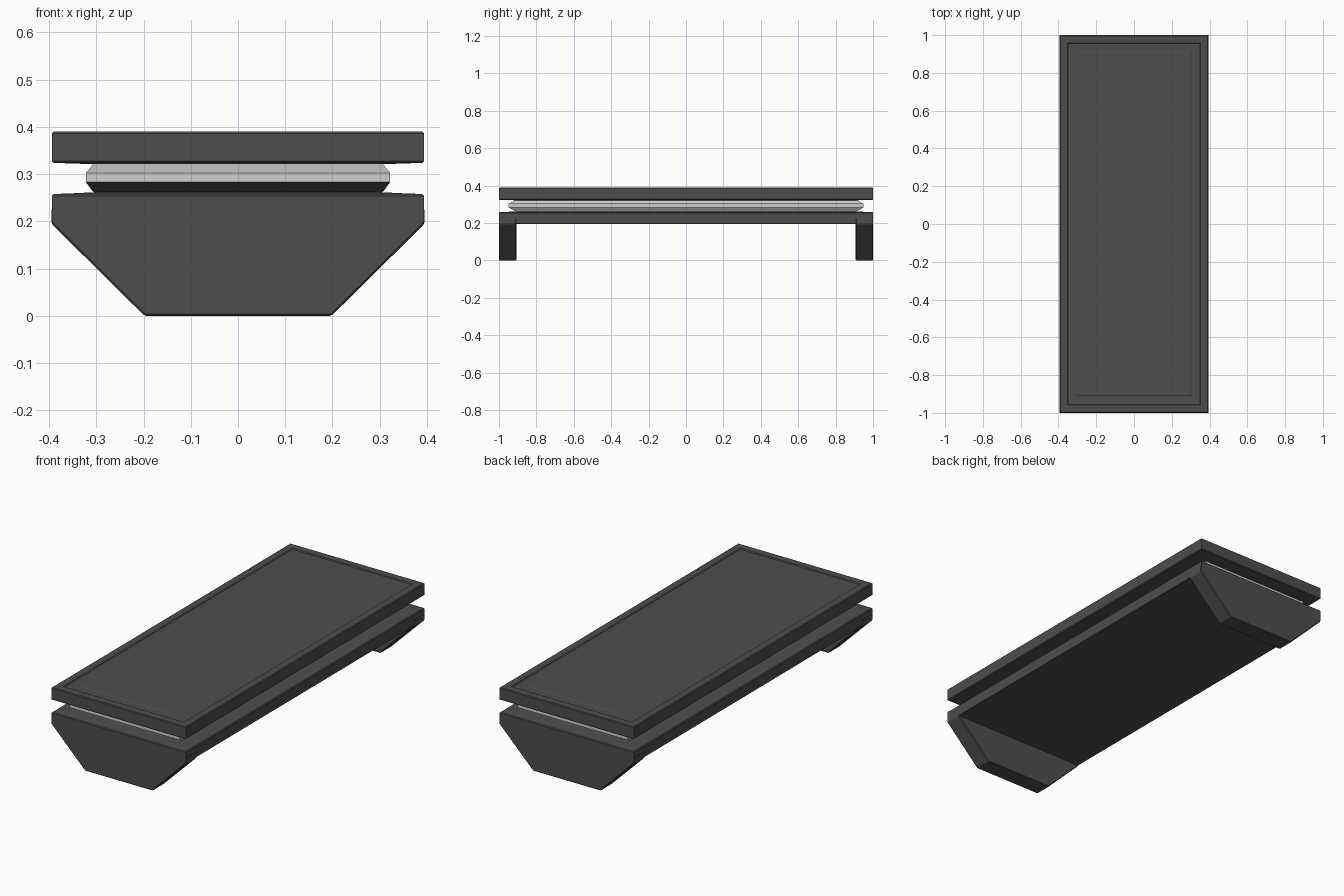
import bpy, bmesh

if "Cube" in bpy.data.objects:
    bpy.data.objects.remove(bpy.data.objects["Cube"])


def material(name, v):
    m = bpy.data.materials.new(name)
    m.diffuse_color = (v, v, v, 1)
    m.use_nodes = True
    m.node_tree.nodes["Principled BSDF"].inputs["Base Color"].default_value = m.diffuse_color
    return m


dark = material("charcoal", 0.075)
light = material("pale grey", 0.62)


def finish(name, bm, mats):
    bmesh.ops.recalc_face_normals(bm, faces=bm.faces[:])
    me = bpy.data.meshes.new(name)
    bm.to_mesh(me)
    bm.free()
    for m in mats:
        me.materials.append(m)
    ob = bpy.data.objects.new(name, me)
    bpy.context.collection.objects.link(ob)
    return ob


def stack(name, rings, mats, rule=None):
    """Closed solid from rectangular rings (half x, half y, z), bottom to top."""
    bm = bmesh.new()
    loops = [[bm.verts.new((sx * hx, sy * hy, z))
              for sx, sy in ((-1, -1), (1, -1), (1, 1), (-1, 1))]
             for hx, hy, z in rings]
    for a, b in zip(loops, loops[1:]):
        for i in range(4):
            j = (i + 1) % 4
            bm.faces.new((a[i], a[j], b[j], b[i]))
    bm.faces.new(loops[0][::-1])
    bm.faces.new(loops[-1])
    bm.normal_update()
    if rule:
        for f in bm.faces:
            f.material_index = rule(f)
    return finish(name, bm, mats)


def inset(pairs):
    return [(0.394 - d, 1.0 - d, z) for d, z in pairs]


# Top slab with a shallow recessed border panel
stack("top_slab", inset([(0.095, 0.321), (0.045, 0.3225), (0.004, 0.324),
                         (0, 0.328), (0, 0.386), (0.004, 0.39),
                         (0.041, 0.39), (0.045, 0.386), (0.09, 0.386),
                         (0.094, 0.388)]), [dark])

# Lower slab, slightly crowned on top
stack("lower_slab", inset([(0.003, 0.195), (0, 0.198), (0, 0.254),
                           (0.004, 0.258), (0.045, 0.2595),
                           (0.095, 0.262)]), [dark])

# Pale core between the slabs, lower end faces dark
stack("core_band", [(0.302, 0.90, 0.260), (0.308, 0.915, 0.264),
                    (0.322, 0.95, 0.283), (0.322, 0.95, 0.303),
                    (0.306, 0.91, 0.3225)], [light, dark],
      lambda f: int(abs(f.normal.y) > 0.1 and
                    f.calc_center_median().z < 0.28))

# Trapezoid legs at both ends
profile = [(-0.198, 0), (0.198, 0), (0.395, 0.195),
           (0.395, 0.228), (-0.395, 0.228), (-0.395, 0.195)]
for name, s in (("front_leg", -1), ("back_leg", 1)):
    bm = bmesh.new()
    f = bm.faces.new([bm.verts.new((x, s * 1.0, z)) for x, z in profile])
    new = bmesh.ops.extrude_face_region(bm, geom=[f])["geom"]
    bmesh.ops.translate(bm, vec=(0, -s * 0.093, 0),
                        verts=[v for v in new if isinstance(v, bmesh.types.BMVert)])
    leg = finish(name, bm, [dark])
    bev = leg.modifiers.new("soft_edge", 'BEVEL')
    bev.width = 0.004
    bev.segments = 1
